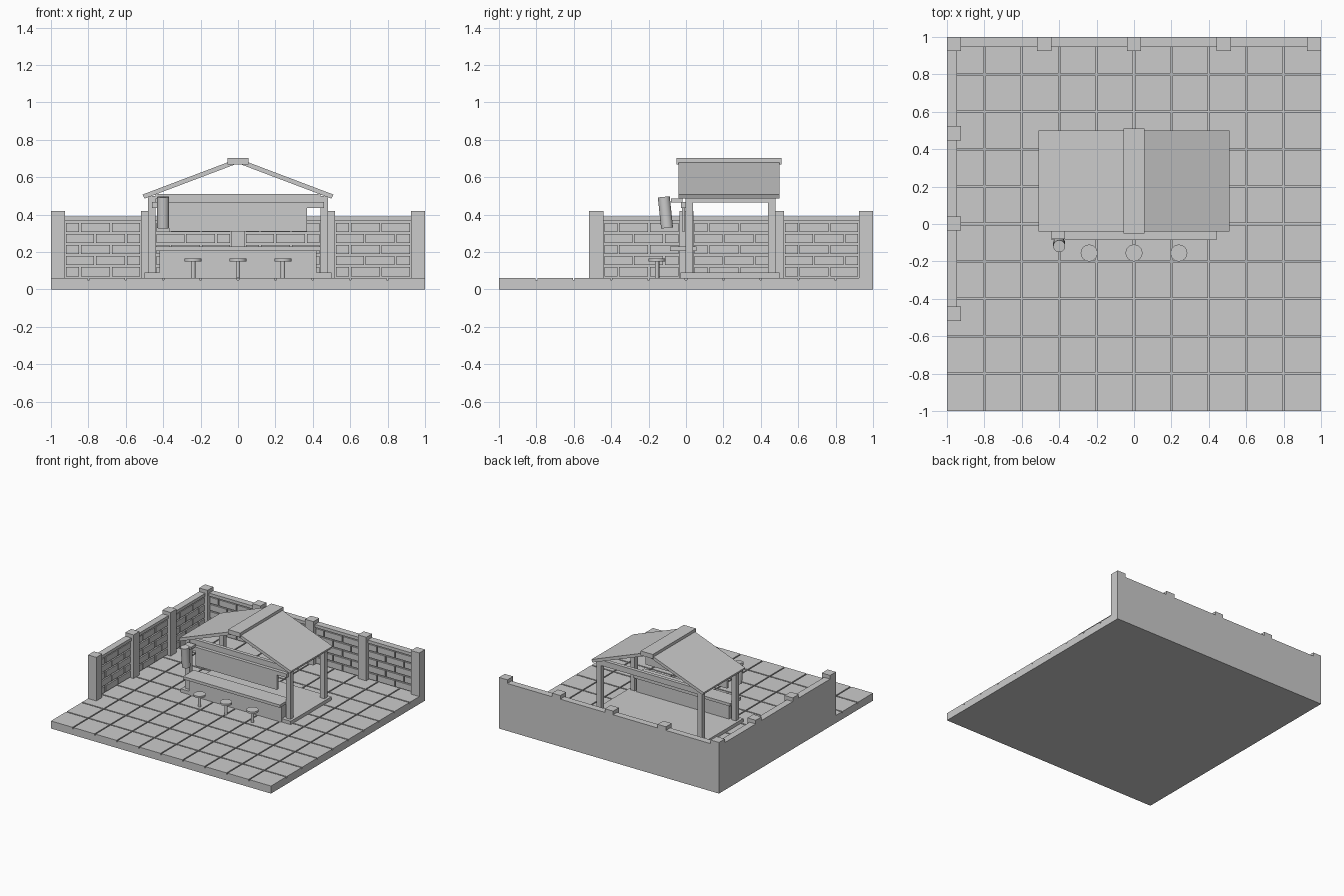
import bpy, bmesh, math
from mathutils import Matrix, Vector

if "Cube" in bpy.data.objects:
    bpy.data.objects.remove(bpy.data.objects["Cube"])


def boxes(name, spans):
    """One object made of boxes given as (x0, x1, y0, y1, z0, z1)."""
    bm = bmesh.new()
    for x0, x1, y0, y1, z0, z1 in spans:
        m = Matrix.Translation(((x0 + x1) / 2, (y0 + y1) / 2, (z0 + z1) / 2))
        s = Matrix.Diagonal((abs(x1 - x0), abs(y1 - y0), abs(z1 - z0), 1))
        bmesh.ops.create_cube(bm, size=1, matrix=m @ s)
    return finish(name, bm)


def finish(name, bm):
    bmesh.ops.recalc_face_normals(bm, faces=bm.faces)
    me = bpy.data.meshes.new(name)
    bm.to_mesh(me)
    bm.free()
    ob = bpy.data.objects.new(name, me)
    bpy.context.collection.objects.link(ob)
    return ob


def cylinder(name, x, y, z0, z1, r, sides=24, tilt=0):
    bpy.ops.mesh.primitive_cylinder_add(vertices=sides, radius=r, depth=z1 - z0,
                                        location=(x, y, (z0 + z1) / 2), rotation=(tilt, 0, 0))
    ob = bpy.context.object
    ob.name = name
    bpy.ops.object.shade_smooth_by_angle()
    return ob


def extrude_y(name, profile, y0, y1):
    bm = bmesh.new()
    f = bm.faces.new([bm.verts.new((x, y0, z)) for x, z in profile])
    r = bmesh.ops.extrude_face_region(bm, geom=[f])
    bmesh.ops.translate(bm, vec=(0, y1 - y0, 0),
                        verts=[v for v in r["geom"] if isinstance(v, bmesh.types.BMVert)])
    return finish(name, bm)


# Ground slab and square tiles
boxes("ground_slab", [(-1, 1, -1, 1, 0, 0.05)])
g = 0.005
tiles = []
for i in range(10):
    for j in range(10):
        x, y = -1 + 0.2 * i, -1 + 0.2 * j
        tiles.append((x + g * (i > 0), x + 0.2 - g * (i < 9),
                      y + g * (j > 0), y + 0.2 - g * (j < 9), 0.049, 0.062))
boxes("floor_tiles", tiles)


# Walls: u runs along the wall, v is the depth measured inward from the outer face
def back(u0, u1, v, z0, z1):
    return (u0, u1, 1 - v, 1, z0, z1)


def left(u0, u1, v, z0, z1):
    return (-1, -1 + v, u0, u1, z0, z1)


def build_wall(name, place, start, centres):
    boxes(name + "_core", [place(start, 1, 0.037, 0.05, 0.37)])
    boxes(name + "_cap", [place(start, 1, 0.055, 0.365, 0.39)])
    boxes(name + "_posts", [place(c - 0.038, c + 0.038, 0.075, 0.05, 0.42) for c in centres])
    bricks = []
    for a, b in zip(centres, centres[1:]):
        a, b = a + 0.038, b - 0.038
        for row in range(5):
            z = 0.07 + 0.059 * row
            step = 0.165
            first = 0.16 if row % 2 else 0.08
            cuts = [a] + [a + first + step * k for k in range(3) if a + first + step * k < b - 0.02] + [b]
            for p, q in zip(cuts, cuts[1:]):
                bricks.append(place(p + 0.005, q - 0.005, 0.05, z, z + 0.049))
    boxes(name + "_bricks", bricks)


build_wall("back_wall", back, -1, [-0.962, -0.48, 0, 0.48, 0.962])
build_wall("left_wall", left, -0.51, [-0.48, 0.003, 0.485, 0.962])

# Hut floor, corner posts and tie beams
boxes("hut_floor", [(-0.5, 0.5, -0.03, 0.5, 0.055, 0.09)])
boxes("hut_posts", [(sx * 0.46 - 0.02, sx * 0.46 + 0.02, y, y + 0.04, 0.08, 0.5)
                    for sx in (-1, 1) for y in (-0.003, 0.438)])
boxes("tie_beams", [(-0.44, 0.44, y, y + 0.03, 0.465, 0.51) for y in (0.002, 0.443)])
boxes("side_beams", [(sx * 0.46 - 0.015, sx * 0.46 + 0.015, 0, 0.475, 0.465, 0.497) for sx in (-1, 1)])

# Gabled roof with a ridge cap
for side, s in (("left", -1), ("right", 1)):
    extrude_y(side + "_roof_panel",
              [(0, 0.70), (s * 0.51, 0.507), (s * 0.50, 0.485), (0, 0.674)], -0.04, 0.50)
boxes("ridge_cap", [(-0.055, 0.055, -0.05, 0.51, 0.667, 0.703)])

# Hanging board and front rail
boxes("front_rail", [(-0.46, 0.46, -0.028, 0.0, 0.435, 0.467)])
boxes("front_board", [(-0.37, 0.37, -0.022, -0.005, 0.31, 0.44)])

# Serving counter
boxes("counter_body", [(-0.42, 0.42, -0.035, 0.04, 0.06, 0.206)])
boxes("counter_top", [(-0.44, 0.44, -0.085, 0.055, 0.205, 0.228)])

# Lantern on a small bracket
boxes("lantern_bracket", [(-0.44, -0.37, -0.08, -0.02, 0.465, 0.485)])
cylinder("lantern", -0.4, -0.11, 0.328, 0.495, 0.032, 24, math.radians(6))

# Bar stools
for x in (-0.24, 0, 0.24):
    cylinder("stool_seat", x, -0.155, 0.15, 0.165, 0.045)
    cylinder("stool_stem", x, -0.155, 0.06, 0.152, 0.012, 16)
